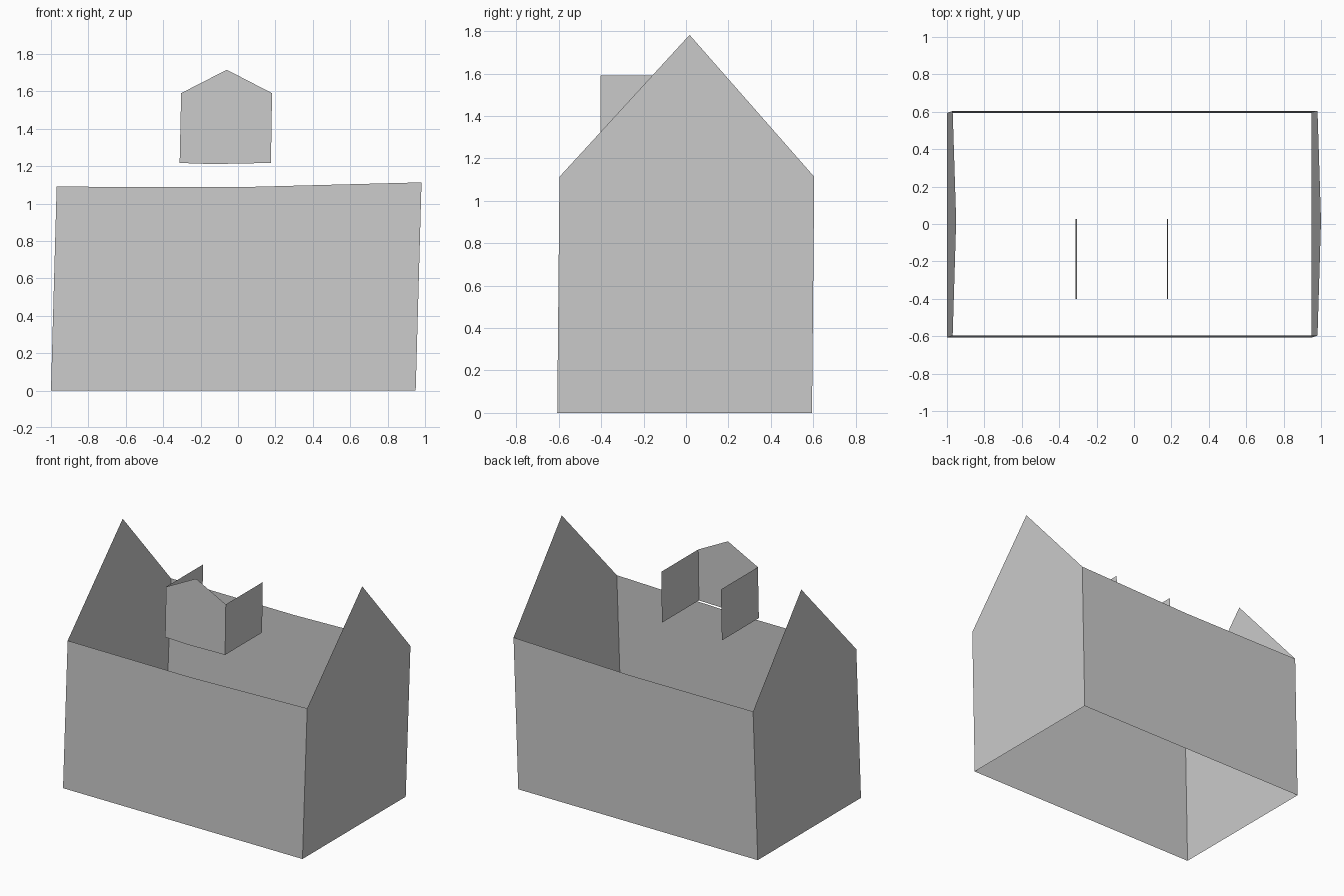
import bpy

if "Cube" in bpy.data.objects:
    bpy.data.objects.remove(bpy.data.objects["Cube"])

grey = bpy.data.materials.new("plain grey")
grey.diffuse_color = (0.6, 0.6, 0.6, 1)
grey.use_nodes = True
grey.node_tree.nodes["Principled BSDF"].inputs["Base Color"].default_value = grey.diffuse_color


def panel(name, points):
    """One flat, zero-thickness wall panel from its outline."""
    mesh = bpy.data.meshes.new(name)
    mesh.from_pydata(points, [], [list(range(len(points)))])
    mesh.materials.append(grey)
    obj = bpy.data.objects.new(name, mesh)
    bpy.context.collection.objects.link(obj)
    return obj


def lean(x, y, z):
    """The whole body leans slightly to the right and back."""
    return (x + 0.028 * z, y + 0.0095 * z, z)


LEFT, RIGHT = -1.0, 0.95
FRONT, BACK = -0.607, 0.594
EAVE = {LEFT: 1.09, RIGHT: 1.113}
APEX = {LEFT: 1.758, RIGHT: 1.782}

# Gable end walls
for name, x, flip in (("left_gable_wall", LEFT, True), ("right_gable_wall", RIGHT, False)):
    outline = [lean(x, FRONT, 0), lean(x, BACK, 0), lean(x, BACK, EAVE[x]),
               lean(x, 0, APEX[x]), lean(x, FRONT, EAVE[x])]
    panel(name, outline[::-1] if flip else outline)

# Long walls, with a slight sag at the middle of the top edge
for name, y, flip in (("front_wall", FRONT, False), ("back_wall", BACK, True)):
    outline = [lean(LEFT, y, 0), lean(RIGHT, y, 0), lean(RIGHT, y, EAVE[RIGHT]),
               lean(0, y, 1.088), lean(LEFT, y, EAVE[LEFT])]
    panel(name, outline[::-1] if flip else outline)

# Dormer front
DF, DB = -0.402, 0.028
left_low, left_high = (-0.312, 1.217), (-0.304, 1.59)
right_low, right_high = (0.176, 1.217), (0.182, 1.59)
dormer = [left_low, (-0.14, 1.211), right_low, right_high, (-0.06, 1.715), left_high]
panel("dormer_front", [(x, DF, z) for x, z in dormer])

# Dormer side walls
for name, low, high, flip in (("dormer_left_wall", left_low, left_high, True),
                              ("dormer_right_wall", right_low, right_high, False)):
    outline = [(low[0], DF, low[1]), (low[0], DB, low[1]),
               (high[0], DB, high[1]), (high[0], DF, high[1])]
    panel(name, outline[::-1] if flip else outline)
